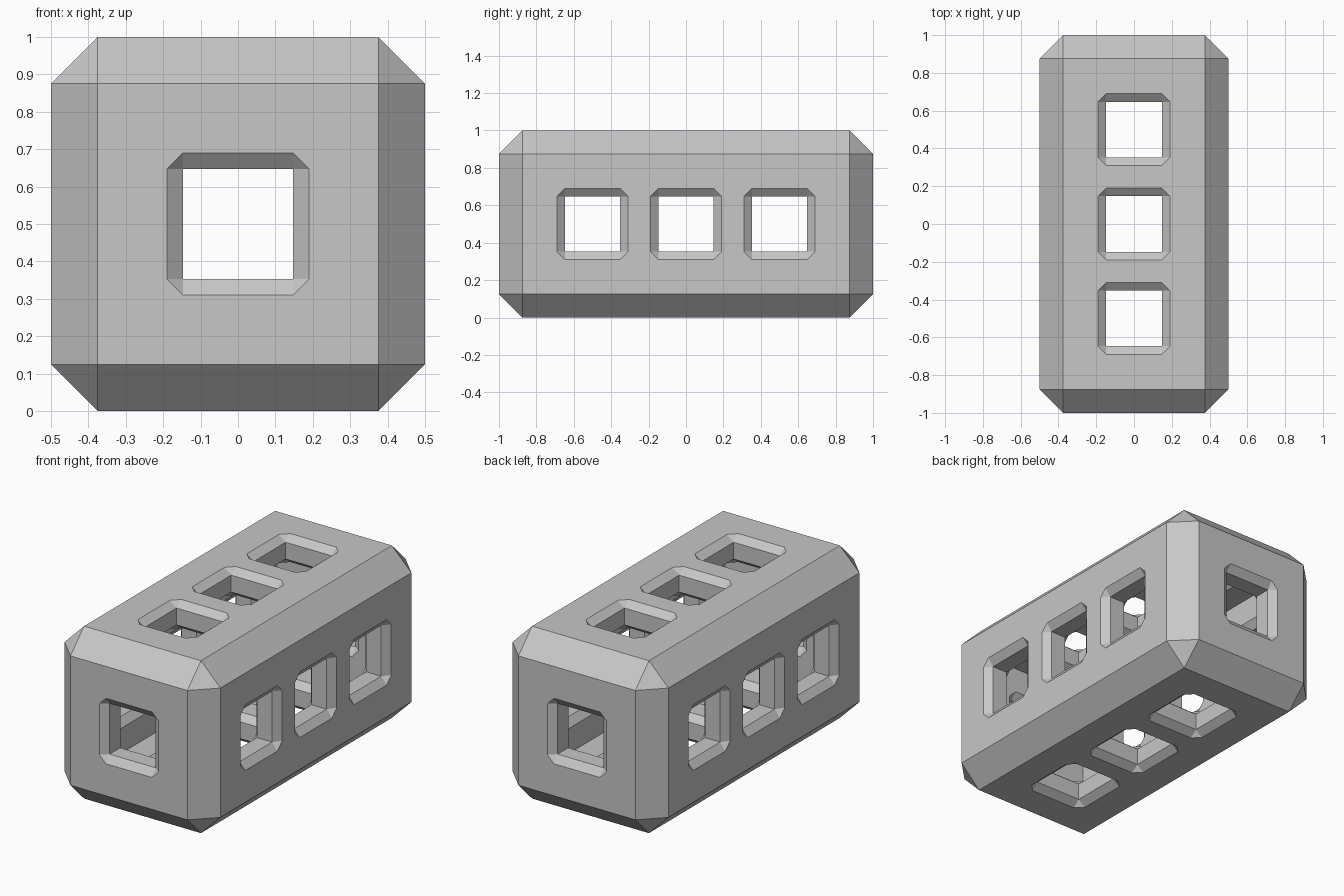
import bpy
import bmesh
from mathutils import Matrix, Vector

if "Cube" in bpy.data.objects:
    bpy.data.objects.remove(bpy.data.objects["Cube"], do_unlink=True)

SIZE = Vector((1, 2, 1))
WALL = 0.165      # shell thickness
HOLE = 0.147      # half width of each square window
RIM = 0.043       # how far a window rim flares
RIM_DEPTH = 0.034
OVER = 0.02       # cutter overshoot past each surface

grey = bpy.data.materials.new("plain grey")
grey.use_nodes = True
colour = (0.57, 0.57, 0.57, 1)
grey.diffuse_color = colour
grey.node_tree.nodes["Principled BSDF"].inputs["Base Color"].default_value = colour


def make_object(name, bm):
    bmesh.ops.recalc_face_normals(bm, faces=bm.faces[:])
    mesh = bpy.data.meshes.new(name)
    bm.to_mesh(mesh)
    bm.free()
    mesh.materials.append(grey)
    obj = bpy.data.objects.new(name, mesh)
    bpy.context.collection.objects.link(obj)
    return obj


def make_box(name, size, chamfer=0):
    bm = bmesh.new()
    bmesh.ops.create_cube(bm, size=1)
    bmesh.ops.scale(bm, vec=size, verts=bm.verts[:])
    if chamfer:
        bmesh.ops.bevel(bm, geom=bm.edges[:], offset=chamfer, segments=1,
                        profile=0.5, affect='EDGES')
    bmesh.ops.translate(bm, vec=(0, 0, 0.5), verts=bm.verts[:])
    return make_object(name, bm)


def add_window(bm, matrix):
    """Square tunnel along local z, flaring at both ends to a cut-corner rim."""
    flare = RIM * (RIM_DEPTH + OVER) / RIM_DEPTH
    sections = [(OVER, flare), (-RIM_DEPTH, 0),
                (RIM_DEPTH - WALL, 0), (-WALL - OVER, flare)]
    rings = []
    for z, f in sections:
        a, b = HOLE + f, HOLE
        outline = [(a, -b), (a, b), (b, a), (-b, a),
                   (-a, b), (-a, -b), (-b, -a), (b, -a)]
        rings.append([bm.verts.new(matrix @ Vector((x, y, z))) for x, y in outline])
    for lower, upper in zip(rings, rings[1:]):
        for i in range(8):
            j = (i + 1) % 8
            bm.faces.new((lower[i], lower[j], upper[j], upper[i]))
    bm.faces.new(rings[0])
    bm.faces.new(rings[-1])


def subtract(target, cutter):
    cutter.hide_render = True
    mod = target.modifiers.new("cut", 'BOOLEAN')
    mod.operation = 'DIFFERENCE'
    mod.solver = 'EXACT'
    mod.object = cutter
    bpy.ops.object.select_all(action='DESELECT')
    bpy.context.view_layer.objects.active = target
    target.select_set(True)
    bpy.ops.object.modifier_apply(modifier=mod.name)
    bpy.data.objects.remove(cutter, do_unlink=True)


# Chamfered outer block, hollowed out
shell = make_box("windowed_shell", SIZE, 0.125)
subtract(shell, make_box("cavity", SIZE - Vector((2, 2, 2)) * WALL))

# Three windows along each long side and one in each end
bm = bmesh.new()
centre = Matrix.Translation((0, 0, 0.5))
for direction in ((1, 0, 0), (-1, 0, 0), (0, 0, 1), (0, 0, -1), (0, 1, 0), (0, -1, 0)):
    d = Vector(direction)
    turn = d.to_track_quat('Z', 'Y').to_matrix().to_4x4()
    at_end = d.y != 0
    for y in ((0,) if at_end else (-0.5, 0, 0.5)):
        place = d * (1 if at_end else 0.5) + Vector((0, y, 0))
        add_window(bm, centre @ Matrix.Translation(place) @ turn)
bmesh.ops.remove_doubles(bm, verts=bm.verts[:], dist=0.0005)
subtract(shell, make_object("window_cutters", bm))

for poly in shell.data.polygons:
    poly.use_smooth = False
    poly.material_index = 0
